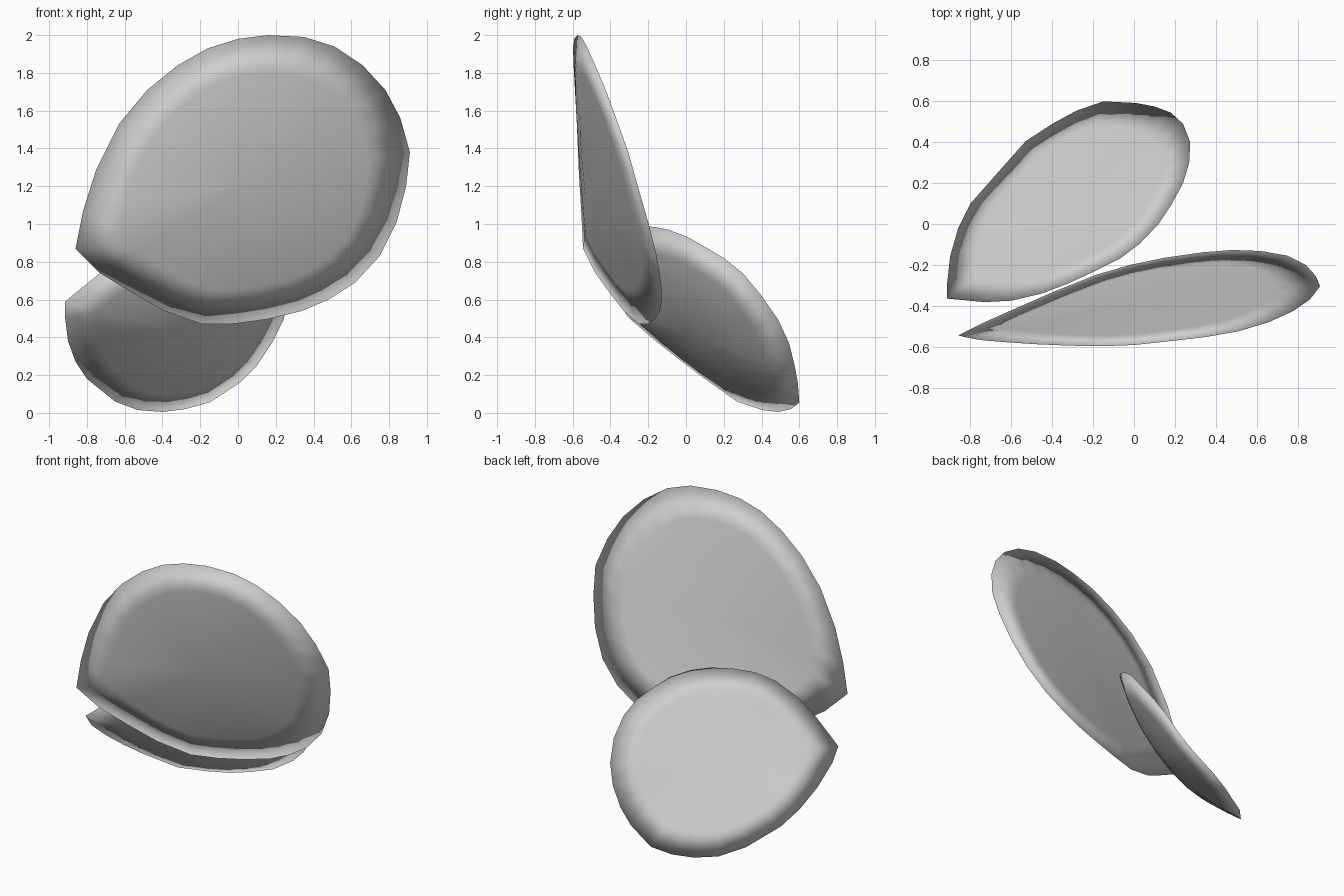
import bpy, bmesh
from mathutils import Vector

if "Cube" in bpy.data.objects:
    bpy.data.objects.remove(bpy.data.objects["Cube"])

grey = bpy.data.materials.new("light grey")
grey.diffuse_color = (0.62, 0.62, 0.62, 1)
grey.use_nodes = True
grey.node_tree.nodes["Principled BSDF"].inputs["Base Color"].default_value = grey.diffuse_color
RINGS = 4


def add_side(bm, rim, centre, n, flip):
    """Fan of rings from the rim to the centre, following a parabolic bowl."""
    c = Vector(centre)
    hub = bm.verts.new(c)
    rings = []
    for k in range(1, RINGS):
        t = k / RINGS
        ring = []
        for v in rim:
            r = v.co - c
            rise = r.dot(n)
            ring.append(bm.verts.new(c + (r - n * rise) * t + n * rise * t * t))
        rings.append(ring)
    rings.append(rim)
    count = len(rim)
    for i in range(count):
        j = (i + 1) % count
        polys = [(hub, rings[0][i], rings[0][j])]
        polys += [(a[i], b[i], b[j], a[j]) for a, b in zip(rings, rings[1:])]
        for p in polys:
            bm.faces.new(p[::-1] if flip else p)


def petal(name, points, outer, inner, normal):
    """Solid petal: bulging outer side and nearly flat inner side share one rim."""
    n = Vector(normal).normalized()
    bm = bmesh.new()
    rim = [bm.verts.new(p) for p in points]
    add_side(bm, rim, outer, n, False)
    add_side(bm, rim, inner, n, True)
    bmesh.ops.recalc_face_normals(bm, faces=bm.faces[:])
    for f in bm.faces:
        f.smooth = True
    mesh = bpy.data.meshes.new(name)
    bm.to_mesh(mesh)
    bm.free()
    mesh.materials.append(grey)
    obj = bpy.data.objects.new(name, mesh)
    bpy.context.collection.objects.link(obj)


# rims start at the pointed tip
upper_rim = [
    (-.86, -.545, .87), (-.82, -.555, 1.07), (-.75, -.568, 1.29), (-.63, -.578, 1.53),
    (-.48, -.588, 1.71), (-.32, -.595, 1.84), (-.16, -.598, 1.93), (0, -.592, 1.98),
    (.16, -.575, 2.0), (.35, -.553, 1.99), (.51, -.525, 1.94), (.66, -.48, 1.84),
    (.78, -.425, 1.71), (.86, -.37, 1.56), (.91, -.305, 1.38), (.89, -.255, 1.2),
    (.84, -.2, 1.01), (.75, -.155, .83), (.62, -.132, .69), (.48, -.127, .6),
    (.34, -.138, .54), (.15, -.165, .495), (-.02, -.2, .472), (-.19, -.25, .47),
    (-.39, -.33, .54), (-.55, -.4, .63), (-.73, -.48, .74)]

lower_rim = [
    (-.915, -.365, .59), (-.915, -.3, .5), (-.9, -.16, .38), (-.86, -.02, .27),
    (-.8, .1, .18), (-.65, .27, .06), (-.53, .405, .015), (-.4, .49, .005),
    (-.28, .555, .02), (-.15, .6, .055), (.01, .592, .16), (.1, .575, .25),
    (.18, .545, .37), (.24, .49, .49), (.275, .40, .62), (.27, .3, .74),
    (.24, .2, .82), (.18, .09, .885), (.12, 0, .935), (.03, -.095, .97),
    (-.07, -.17, .985), (-.19, -.23, .988), (-.32, -.29, .975), (-.45, -.34, .93),
    (-.6, -.375, .84), (-.73, -.382, .74)]

petal("upper_petal", upper_rim, (.04, -.48, 1.21), (.05, -.385, 1.22), (-.195, 1, .24))
petal("lower_petal", lower_rim, (-.255, 0, .437), (-.315, .095, .52), (-.43, .675, .6))
